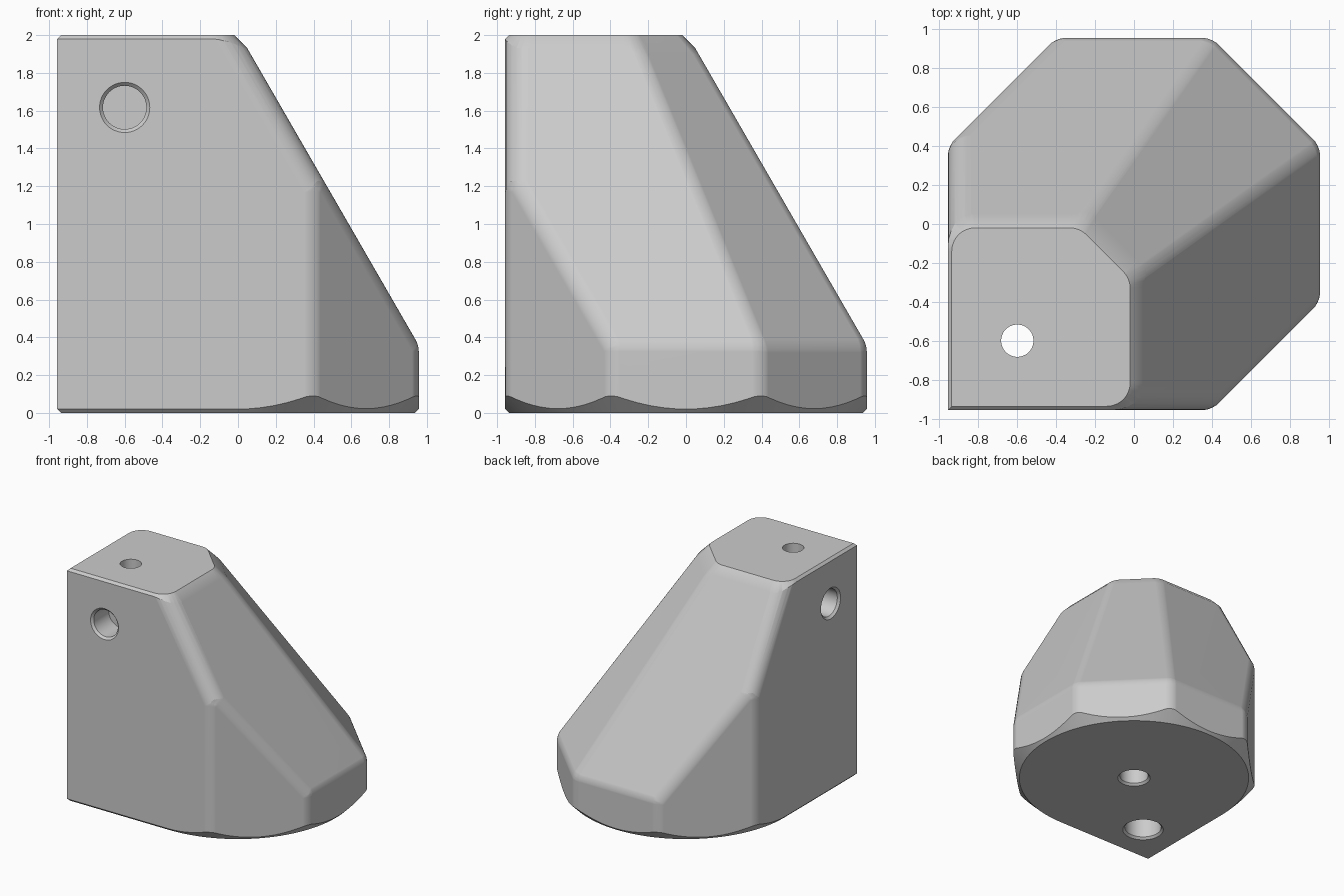
import bpy, bmesh, math
from mathutils import Vector

cube = bpy.data.objects.get("Cube")
if cube:
    bpy.data.objects.remove(cube, do_unlink=True)

C = 0.957        # half width of the footprint
A = 0.40         # half length of each octagon side
T = 0.009        # where the slopes meet the top
S = 0.27         # start of the diagonal slope at the top
SLOPE = math.tan(math.radians(60))
R = 0.12         # rounding radius
EXT = 0.3        # overshoot trimmed away later


def to_object(bm, name):
    bmesh.ops.recalc_face_normals(bm, faces=bm.faces)
    mesh = bpy.data.meshes.new(name)
    bm.to_mesh(mesh)
    bm.free()
    obj = bpy.data.objects.new(name, mesh)
    bpy.context.collection.objects.link(obj)
    return obj


def hull(points):
    bm = bmesh.new()
    for p in points:
        bm.verts.new(p)
    bmesh.ops.convex_hull(bm, input=bm.verts)
    bmesh.ops.delete(bm, geom=[v for v in bm.verts if not v.link_faces], context='VERTS')
    bmesh.ops.dissolve_limit(bm, angle_limit=0.005, verts=bm.verts, edges=bm.edges)
    return bm


def disc(x, y, z, radius, n=96):
    return [(x + radius * math.cos(i * math.tau / n),
             y + radius * math.sin(i * math.tau / n), z) for i in range(n)]


def drill(name, origin, axis, profile, n=48):
    """Round cutter following (depth, radius) pairs along an axis."""
    bm = bmesh.new()
    turn = Vector(axis).to_track_quat('Z', 'Y')
    rings = [[bm.verts.new(Vector(origin) + turn @ Vector(p)) for p in disc(0, 0, d, r, n)]
             for d, r in profile]
    for lower, upper in zip(rings, rings[1:]):
        for i in range(n):
            j = (i + 1) % n
            bm.faces.new((lower[i], lower[j], upper[j], upper[i]))
    bm.faces.new(rings[0])
    bm.faces.new(rings[-1])
    return to_object(bm, name)


def countersunk(r, depth):
    return [(-0.05, r + 0.068), (0.018, r), (depth, r)]


def apply_modifier(obj, kind, **settings):
    mod = obj.modifiers.new(kind.title(), kind)
    for key, value in settings.items():
        setattr(mod, key, value)
    bpy.context.view_layer.objects.active = obj
    bpy.ops.object.modifier_apply(modifier=mod.name)


def cut(obj, cutter, operation):
    apply_modifier(obj, 'BOOLEAN', object=cutter, operation=operation, solver='EXACT')
    bpy.data.objects.remove(cutter, do_unlink=True)


# Main block: octagon with one square corner and sloped upper faces
rim = 2 - (C - T) * SLOPE
shoulder = 2 - (A - T) * SLOPE
lift = EXT / (2 - rim)
top_x = T - (C - T) * lift
top_y = -S - (A + S) * lift
high = 2 + EXT
half = [(A, -C, -EXT), (C, -A, -EXT), (C, A, -EXT),
        (C, -A, rim), (C, A, rim), (A, -C, shoulder),
        (top_x, -C, high), (top_x, top_y, high)]
corner = [(-C, -C, -EXT), (-C, -C, high)]
bm = hull(half + [(y, x, z) for x, y, z in half] + corner)

# Constant-radius rounding: weight each edge by its angle
weight = bm.edges.layers.float.new("bevel_weight_edge")
for e in bm.edges:
    a, b = (v.co for v in e.verts)
    cap = abs(a.z - b.z) < 0.001 and (a.z < -0.2 or a.z > 2.1)
    square = max(a.x, a.y, b.x, b.y) < -C + 0.01
    if not cap and not square:
        e[weight] = min(1, math.tan(e.calc_face_angle() / 2))
body = to_object(bm, "foot_block")
apply_modifier(body, 'BEVEL', limit_method='WEIGHT', offset_type='OFFSET',
               width=R, segments=6)

# Bottom trim: round 45 degree chamfer with a square corner
points = []
for z in (0, 2.4):
    r = 0.937 + z
    points += disc(0, 0, z, r) + [(-r, -r, z)]
cut(body, to_object(hull(points), "bottom_trim"), 'INTERSECT')

# Top trim: 45 degree chamfer round the top face
points = []
for drop in (0, 2.4):
    z = 2 - drop
    for x, y in ((-0.14, -0.817), (-0.14, -0.33)):
        points += disc(x, y, z, R + drop) + disc(y, x, z, R + drop)
    points.append((-0.937 - drop, -0.937 - drop, z))
cut(body, to_object(hull(points), "top_trim"), 'INTERSECT')

# Holes: two side, one central below, one stepped through the corner
H = -0.6
stepped = countersunk(0.148, 1.2) + [(1.2, 0.083), (2.1, 0.083)]
for name, origin, axis, profile in (
        ("front_hole", (H, -C, 1.617), (0, 1, 0), countersunk(0.115, 0.22)),
        ("side_hole", (-C, H, 1.617), (1, 0, 0), countersunk(0.115, 0.22)),
        ("centre_hole", (0, 0, 0), (0, 0, 1), countersunk(0.115, 0.3)),
        ("corner_hole", (H, H, 0), (0, 0, 1), stepped)):
    cut(body, drill(name, origin, axis, profile), 'DIFFERENCE')

# Material and shading
grey = bpy.data.materials.new("plain_grey")
grey.use_nodes = True
colour = (0.6, 0.6, 0.6, 1)
grey.diffuse_color = colour
grey.node_tree.nodes["Principled BSDF"].inputs["Base Color"].default_value = colour
body.data.materials.clear()
body.data.materials.append(grey)

bpy.ops.object.select_all(action='DESELECT')
body.select_set(True)
bpy.context.view_layer.objects.active = body
bpy.ops.object.shade_smooth_by_angle(angle=math.radians(28))
apply_modifier(body, 'WEIGHTED_NORMAL', keep_sharp=True)
